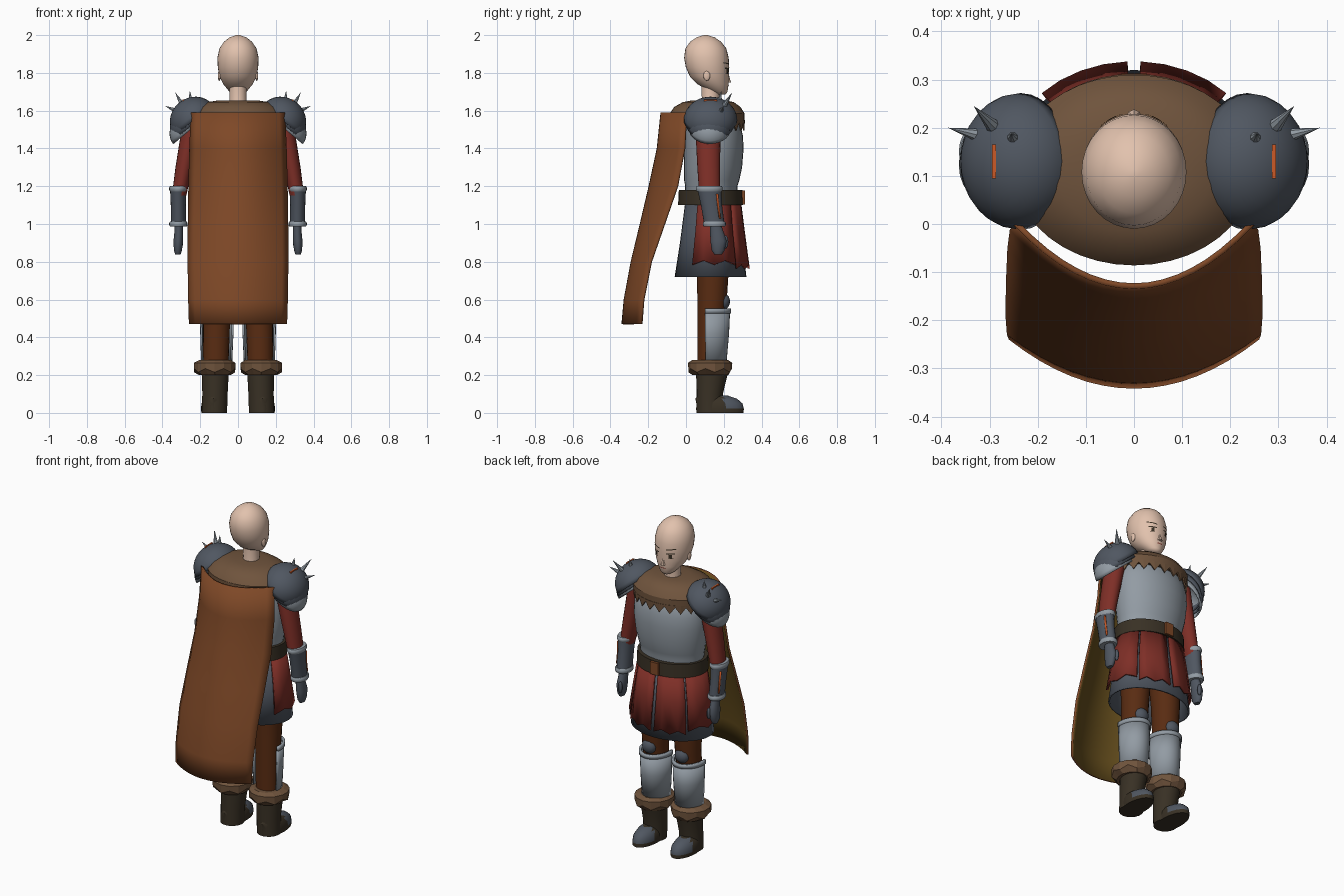
import bpy, bmesh, math
from mathutils import Vector, Matrix

if "Cube" in bpy.data.objects:
    bpy.data.objects.remove(bpy.data.objects["Cube"])


def mat(name, *c):
    m = bpy.data.materials.new(name)
    m.diffuse_color = (*c, 1)
    m.use_nodes = True
    m.node_tree.nodes["Principled BSDF"].inputs["Base Color"].default_value = m.diffuse_color
    return m


SKIN = mat("skin", .76, .54, .42)
STEEL = mat("steel", .29, .33, .37)
IRON = mat("dark iron", .08, .095, .12)
RED = mat("red cloth", .21, .028, .02)
CAPE = mat("cape brown", .21, .065, .02)
LINING = mat("cape lining", .13, .075, .012)
FUR = mat("fur brown", .16, .088, .046)
LEATHER = mat("dark leather", .04, .03, .018)
PANTS = mat("trouser brown", .1, .025, .006)
ORANGE = mat("orange", .6, .1, .02)


def make(name, verts, faces, mats, smooth=40, thick=0):
    me = bpy.data.meshes.new(name)
    me.from_pydata([tuple(v) for v in verts], [], faces)
    ob = bpy.data.objects.new(name, me)
    bpy.context.collection.objects.link(ob)
    for m in (mats if isinstance(mats, list) else [mats]):
        me.materials.append(m)
    bpy.ops.object.select_all(action='DESELECT')
    ob.select_set(True)
    bpy.context.view_layer.objects.active = ob
    if smooth:
        bpy.ops.object.shade_smooth_by_angle(angle=math.radians(smooth))
    if thick:
        mod = ob.modifiers.new("thickness", 'SOLIDIFY')
        mod.thickness = thick
    return ob


def loft(name, rings, m, s=1, n=24, arc=None, jag=None, thick=0, smooth=40):
    """Stack of ellipses (z, cx, cy, rx, ry), bottom to top; arc leaves it open."""
    a0, a1 = arc or (0, 360)
    cols = n + 1 if arc else n
    verts, faces = [], []
    for i, (z, cx, cy, rx, ry) in enumerate(rings):
        for j in range(cols):
            t = math.radians(a0 + (a1 - a0) * j / n)
            dz = jag[1] * (j % 2) if jag and jag[0] == i else 0
            verts.append((s * (cx + rx * math.sin(t)), cy + ry * math.cos(t), z + dz))
    for i in range(len(rings) - 1):
        for j in range(n):
            k = (j + 1) % cols
            faces.append((i * cols + j, (i + 1) * cols + j, (i + 1) * cols + k, i * cols + k))
    if not arc and not thick:
        faces.append(tuple(range(n)))
        faces.append(tuple(reversed(range((len(rings) - 1) * n, len(rings) * n))))
    if s < 0:
        faces = [f[::-1] for f in faces]
    return make(name, verts, faces, m, smooth, thick)


def prim(name, kind, m, matrix, smooth=40, **kw):
    bm = bmesh.new()
    getattr(bmesh.ops, "create_" + kind)(bm, matrix=matrix, **kw)
    bmesh.ops.recalc_face_normals(bm, faces=bm.faces)
    ob = make(name, [], [], m, 0)
    bm.to_mesh(ob.data)
    bm.free()
    if smooth:
        bpy.ops.object.shade_smooth_by_angle(angle=math.radians(smooth))
    return ob


def place(loc, size, rot=Matrix()):
    return Matrix.Translation(loc) @ rot @ Matrix.Diagonal((*size, 1))


# Head and neck
HEAD = [(1.685, 0, .187, .022, .022), (1.70, 0, .175, .045, .045), (1.74, 0, .143, .078, .082),
        (1.78, 0, .124, .098, .103), (1.83, 0, .114, .107, .115), (1.88, 0, .108, .109, .118),
        (1.93, 0, .105, .098, .108), (1.965, 0, .104, .074, .082), (1.988, 0, .104, .044, .048),
        (2.0, 0, .104, .01, .01)]
loft("head", HEAD, SKIN, n=32, smooth=80)
loft("neck", [(1.6, 0, .125, .055, .055), (1.66, 0, .13, .045, .046), (1.76, 0, .13, .045, .05)], SKIN)
prim("nose", "cone", SKIN, place((0, .222, 1.772), (1, 1, 1)), segments=8, cap_ends=True,
     radius1=.016, radius2=.004, depth=.045)


def face_y(x, z):
    for a, b in zip(HEAD, HEAD[1:]):
        if a[0] <= z <= b[0]:
            f = (z - a[0]) / (b[0] - a[0])
            cy, rx, ry = (a[k] + f * (b[k] - a[k]) for k in (2, 3, 4))
            return cy + ry * math.sqrt(max(0, 1 - (x / rx) ** 2)) + .003


def face_mark(name, x0, x1, z0, z1, slope, m):
    verts = []
    for i in range(5):
        x = x0 + (x1 - x0) * i / 4
        for z in (z0, z1):
            z += slope * i / 4
            verts.append((x, face_y(x, z), z))
    make(name, verts, [(2 * i, 2 * i + 1, 2 * i + 3, 2 * i + 2) for i in range(4)], m)


face_mark("mouth", -.018, .018, 1.727, 1.732, 0, RED)
for s in (1, -1):
    face_mark("upper_eyelid", s * .025, s * .068, 1.82, 1.826, .002, LEATHER)
    face_mark("iris", s * .037, s * .054, 1.798, 1.82, 0, LEATHER)
    face_mark("lower_eyelid", s * .034, s * .06, 1.794, 1.797, 0, LEATHER)
    face_mark("eyebrow", s * .022, s * .075, 1.843, 1.849, .008, LEATHER)
    prim("ear", "uvsphere", SKIN, place((s * .099, .11, 1.785), (.008, .018, .027)),
         u_segments=12, v_segments=8, radius=1, smooth=80)

# Torso: breastplate, fur mantle, belt
loft("breastplate", [(1.10, 0, .135, .19, .14), (1.2, 0, .134, .198, .138), (1.23, 0, .136, .204, .146),
                     (1.3, 0, .143, .218, .154), (1.4, 0, .147, .228, .158), (1.47, 0, .146, .226, .155),
                     (1.55, 0, .14, .21, .14), (1.6, 0, .13, .15, .11)], STEEL, n=32)
loft("fur_mantle", [(1.535, 0, .112, .245, .198), (1.585, 0, .112, .25, .198), (1.62, 0, .113, .215, .175),
                    (1.645, 0, .118, .165, .135), (1.655, 0, .12, .1, .085)], FUR, n=40, smooth=30)
loft("fur_mantle_fringe", [(1.495, 0, .114, .24, .197), (1.55, 0, .112, .246, .2)], FUR, n=18,
     arc=(-70, 70), jag=(0, .042), thick=.008, smooth=0)
loft("belt", [(1.10, 0, .13, .215, .172), (1.18, 0, .13, .212, .168)], LEATHER, n=32)
prim("buckle", "cube", CAPE, place((0, .303, 1.14), (.055, .02, .075)), smooth=0, size=1)

# Skirt with red hanging panels
loft("skirt", [(.72, 0, .13, .252, .19), (.9, 0, .133, .23, .165), (1.11, 0, .137, .2, .142)],
     IRON, n=32, thick=.01)
for s in (1, -1):
    for nm, arc, low in (("front_panel", (3, 47), .765), ("side_panel", (50, 118), .785)):
        loft(nm, [(low, 0, .13, .262, .208), (.95, 0, .133, .24, .18), (1.11, 0, .135, .212, .158)],
             RED, s, n=4, arc=arc, jag=(0, .022), thick=.012, smooth=30)

# Cape: rows of (z, centre y, edge y, half width)
rows = [(1.59, -.135, -.002, .25), (1.4, -.155, -.012, .258), (1.2, -.198, -.05, .263), (1.0, -.245, -.12, .266),
        (.8, -.293, -.19, .267), (.6, -.33, -.23, .264), (.47, -.342, -.24, .26)]
N = 16
verts = []
for z, yc, ye, hw in rows:
    for j in range(N + 1):
        u = 2 * j / N - 1
        verts.append((hw * u, yc + (ye - yc) * u * u, z))
W = N + 1
cape = make("cape", verts, [(i * W + j, i * W + W + j, i * W + W + j + 1, i * W + j + 1)
                            for i in range(len(rows) - 1) for j in range(N)], [CAPE, LINING], thick=.012)
cape.modifiers[0].material_offset = 1


def dome(name, m, s, loc, size, tilt):
    """Hollow half ellipsoid, tilted outward."""
    ob = prim(name, "uvsphere", m, Matrix(), u_segments=28, v_segments=16, radius=1, smooth=60)
    bm = bmesh.new()
    bm.from_mesh(ob.data)
    bmesh.ops.delete(bm, geom=[v for v in bm.verts if v.co.z < -.01], context='VERTS')
    bm.transform(place((s * loc[0], loc[1], loc[2]), size, Matrix.Rotation(s * math.radians(tilt), 4, 'Y')))
    bm.to_mesh(ob.data)
    bm.free()
    mod = ob.modifiers.new("thickness", 'SOLIDIFY')
    mod.thickness = .008


for s in (1, -1):
    # Shoulder armour
    dome("shoulder_plate", IRON, s, (.235, .13, 1.55), (.13, .142, .12), 40)
    dome("shoulder_lame_upper", IRON, s, (.24, .128, 1.527), (.128, .128, .11), 40)
    dome("shoulder_lame_lower", STEEL, s, (.246, .126, 1.505), (.127, .112, .1), 40)
    for base, tip in (((.305, .18, 1.59), (.387, .2, 1.625)), ((.285, .195, 1.615), (.333, .245, 1.697)),
                      ((.25, .175, 1.635), (.255, .187, 1.705))):
        a, b = Vector((s * base[0], *base[1:])), Vector((s * tip[0], *tip[1:]))
        rot = (b - a).to_track_quat('Z', 'Y').to_matrix().to_4x4()
        prim("shoulder_spike", "cone", STEEL, Matrix.Translation((a + b) / 2) @ rot, smooth=0,
             segments=8, cap_ends=True, radius1=.018, radius2=0, depth=(b - a).length)
    prim("shoulder_inlay", "cube", ORANGE, place((s * .291, .13, 1.652), (.008, .07, .016)), smooth=0, size=1)

    # Arm, bracer and hand
    loft("sleeve", [(1.15, .312, .125, .038, .055), (1.3, .285, .12, .046, .06), (1.42, .262, .118, .05, .064),
                    (1.56, .235, .12, .055, .065)], RED, s, n=20)
    loft("bracer", [(1.0, .315, .15, .04, .054), (1.1, .316, .135, .04, .056), (1.19, .317, .123, .043, .064)],
         IRON, s, n=20)
    for z, cy, ry in ((1.0, .15, .061), (1.187, .123, .071)):
        loft("bracer_rim", [(z - .014, .316, cy, .044, ry - .005), (z - .006, .316, cy, .048, ry),
                            (z + .006, .316, cy, .048, ry), (z + .014, .316, cy, .044, ry - .005)], STEEL, s, n=20)
    loft("bracer_inlay", [(1.03, .316, .146, .044, .058), (1.1, .316, .135, .044, .06), (1.16, .317, .127, .046, .065)],
         ORANGE, s, n=2, arc=(48, 58), thick=.006)
    loft("hand", [(.838, .318, .17, .014, .02), (.86, .318, .17, .022, .034), (.91, .316, .172, .026, .043),
                  (.95, .314, .165, .024, .037), (1.0, .314, .155, .022, .03)], IRON, s, n=14)
    prim("thumb", "uvsphere", IRON, place((s * .302, .21, .905), (.012, .014, .035)),
         u_segments=10, v_segments=8, radius=1)

    # Leg, knee guard and greave
    loft("trouser_leg", [(.2, .118, .12, .065, .06), (.4, .115, .122, .07, .062), (.6, .112, .138, .073, .078),
                         (.75, .11, .142, .08, .084), (.95, .1, .14, .09, .09)], PANTS, s, n=20)
    prim("knee_guard", "uvsphere", IRON, place((s * .112, .195, .59), (.045, .038, .045)),
         u_segments=16, v_segments=10, radius=1)
    loft("greave", [(.26, .113, .12, .082, .094), (.42, .112, .12, .088, .108), (.53, .112, .12, .09, .113)],
         STEEL, s, n=18, arc=(-100, 100), thick=.01)
    loft("greave_rim", [(.527, .112, .12, .095, .118), (.552, .112, .12, .095, .118)],
         STEEL, s, n=18, arc=(-100, 100), thick=.014)

    # Boot, fur cuff and foot
    loft("boot", [(.0, .125, .125, .068, .07), (.1, .122, .125, .068, .07), (.21, .12, .138, .072, .084)],
         LEATHER, s, n=18)
    loft("boot_fur_cuff", [(.2, .122, .13, .085, .095), (.235, .124, .128, .112, .115),
                           (.265, .124, .128, .113, .117), (.28, .122, .128, .085, .095)],
         FUR, s, n=14, jag=(1, -.02), smooth=0)
    foot = loft("foot", [(.0, .13, .18, .064, .125), (.022, .13, .18, .066, .126), (.05, .13, .177, .063, .122),
                         (.075, .13, .16, .052, .11), (.092, .13, .14, .035, .08)], [LEATHER, IRON], s, n=24)
    for p in foot.data.polygons:
        p.material_index = int(p.center.y > .2 and p.center.z > .02)
